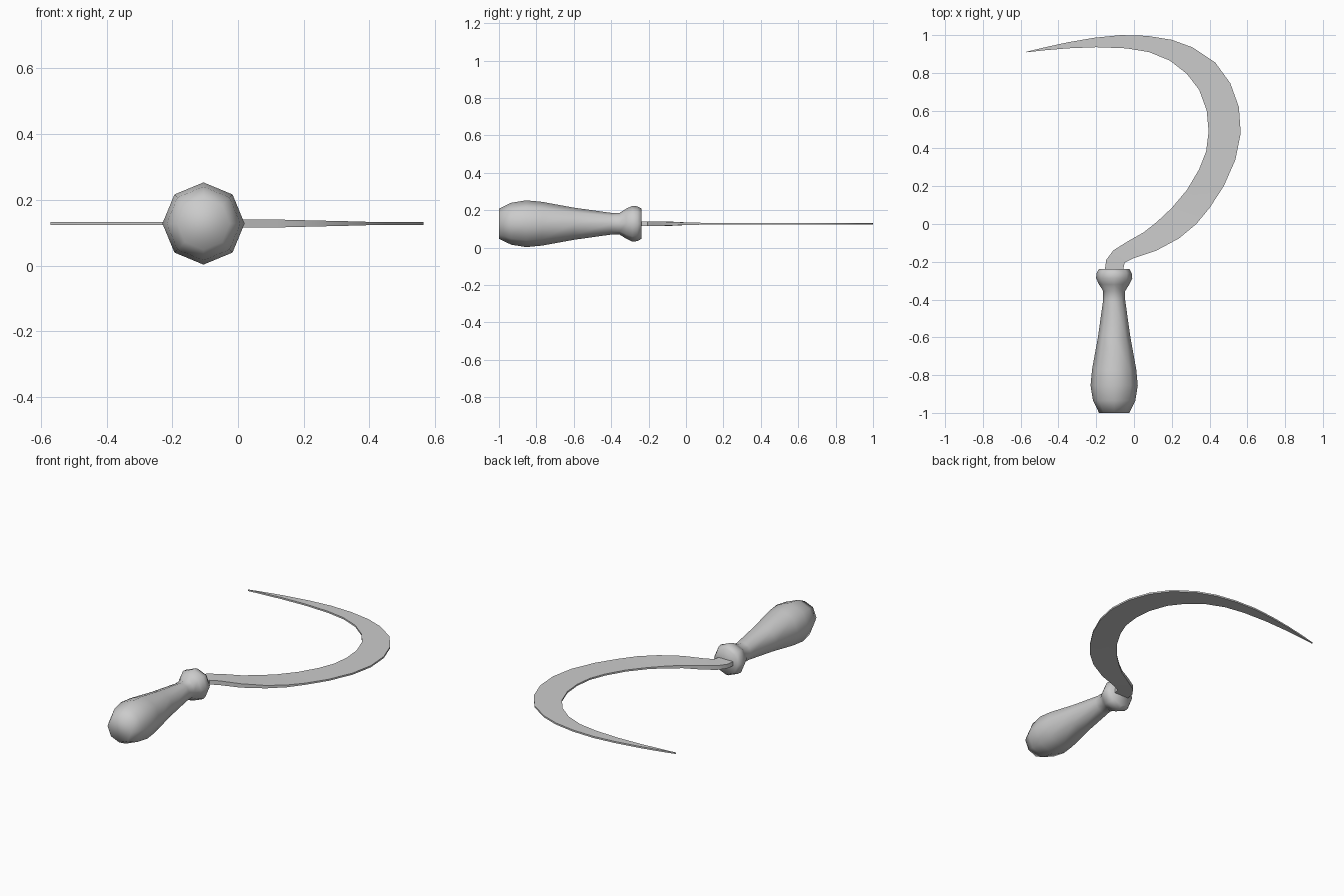
import bpy, bmesh
from math import sin, cos, pi, radians

AXIS_X, MID_Z = -0.105, 0.128


def finish(name, bm, angle):
    bmesh.ops.recalc_face_normals(bm, faces=bm.faces)
    mesh = bpy.data.meshes.new(name)
    bm.to_mesh(mesh)
    bm.free()
    obj = bpy.data.objects.new(name, mesh)
    bpy.context.collection.objects.link(obj)
    bpy.ops.object.select_all(action='DESELECT')
    obj.select_set(True)
    bpy.context.view_layer.objects.active = obj
    bpy.ops.object.shade_smooth_by_angle(angle=radians(angle))
    return obj


def loft(bm, rings):
    for a, b in zip(rings, rings[1:]):
        n = len(a)
        for i in range(n):
            j = (i + 1) % n
            bm.faces.new((a[i], a[j], b[j], b[i]))
    bm.faces.new(rings[0])
    bm.faces.new(rings[-1])


# Turned handle: eight-sided, (y, radius) profile ending in a collar
profile = [(-1.0, 0.08), (-0.935, 0.112), (-0.855, 0.125), (-0.77, 0.117),
           (-0.6, 0.086), (-0.4, 0.058), (-0.355, 0.058), (-0.32, 0.08),
           (-0.287, 0.096), (-0.26, 0.093), (-0.237, 0.08)]
bm = bmesh.new()
loft(bm, [[bm.verts.new((AXIS_X + r * cos(k * pi / 4), y, MID_Z + r * sin(k * pi / 4)))
           for k in range(8)] for y, r in profile])
finish("handle", bm, 70)

# Blade: paired points along the cutting edge and the back, thick at the tang
cutting = [(-0.157, -0.26), (-0.147, -0.19), (-0.11, -0.14), (-0.03, -0.09),
           (0.05, -0.045), (0.12, 0.01), (0.2, 0.085), (0.28, 0.18),
           (0.345, 0.29), (0.382, 0.385), (0.395, 0.49), (0.385, 0.6),
           (0.345, 0.71), (0.28, 0.795), (0.19, 0.865), (0.08, 0.91),
           (-0.04, 0.93), (-0.2, 0.936), (-0.35, 0.93), (-0.47, 0.92), (-0.57, 0.909)]
back = [(-0.06, -0.26), (-0.05, -0.205), (0.0, -0.18), (0.12, -0.14),
        (0.24, -0.075), (0.33, 0.0), (0.4, 0.085), (0.475, 0.2),
        (0.537, 0.34), (0.565, 0.48), (0.555, 0.62), (0.51, 0.745),
        (0.43, 0.855), (0.31, 0.935), (0.2, 0.975), (0.07, 0.996),
        (-0.07, 1.0), (-0.21, 0.986), (-0.35, 0.962), (-0.46, 0.938), (-0.57, 0.912)]
half = [0.013, 0.013, 0.013, 0.012, 0.009, 0.007] + [0.005] * 14 + [0.004]
bm = bmesh.new()
loft(bm, [[bm.verts.new((x, y, MID_Z + s * h))
           for (x, y), s in ((a, -1), (b, -1), (b, 1), (a, 1))]
          for a, b, h in zip(cutting, back, half)])
finish("blade", bm, 30)
